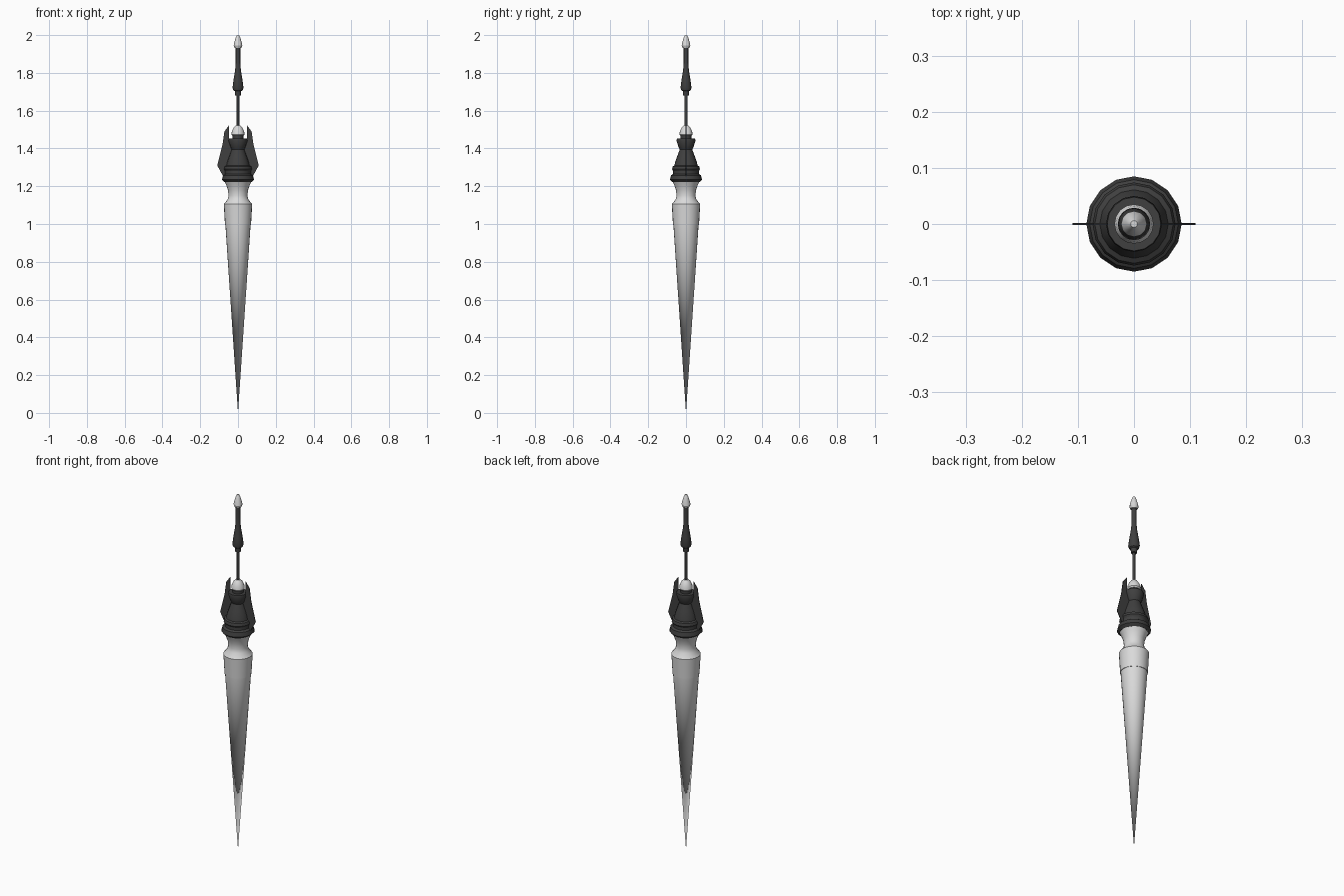
import bpy, bmesh, math

if "Cube" in bpy.data.objects:
    bpy.data.objects.remove(bpy.data.objects["Cube"])


def material(name, v):
    m = bpy.data.materials.new(name)
    m.diffuse_color = (v, v, v, 1)
    m.use_nodes = True
    m.node_tree.nodes["Principled BSDF"].inputs["Base Color"].default_value = m.diffuse_color
    return m


PALE = material("pale metal", 0.70)
DARK = material("dark metal", 0.05)


def finish(bm, name, mat, angle):
    bmesh.ops.recalc_face_normals(bm, faces=bm.faces)
    me = bpy.data.meshes.new(name)
    bm.to_mesh(me)
    bm.free()
    ob = bpy.data.objects.new(name, me)
    bpy.context.collection.objects.link(ob)
    me.materials.append(mat)
    if angle:
        bpy.ops.object.select_all(action='DESELECT')
        ob.select_set(True)
        bpy.context.view_layer.objects.active = ob
        bpy.ops.object.shade_smooth_by_angle(angle=math.radians(angle))
    return ob


def lathe(name, profile, mat, sides=16, angle=30):
    """Turned part from (radius, height) points; radius 0 closes an end."""
    bm = bmesh.new()
    rings = []
    for r, z in profile:
        if r == 0:
            rings.append([bm.verts.new((0, 0, z))] * sides)
        else:
            rings.append([bm.verts.new((r * math.cos(2 * math.pi * i / sides),
                                        r * math.sin(2 * math.pi * i / sides), z))
                          for i in range(sides)])
    for a, b in zip(rings, rings[1:]):
        for i in range(sides):
            j = (i + 1) % sides
            bm.faces.new(list(dict.fromkeys((a[i], a[j], b[j], b[i]))))
    return finish(bm, name, mat, angle)


# long tapering point
lathe("lance_cone", [(0, 0), (0.067, 1.0), (0, 1.0)], PALE, 24)
# collar and waist above the cone
lathe("collar", [(0, 0.995), (0.069, 0.995), (0.075, 1.105), (0.055, 1.13),
                 (0.05, 1.15), (0.053, 1.18), (0.062, 1.205), (0.07, 1.222),
                 (0, 1.222)], PALE, 24, 35)
# stepped hand guard
lathe("guard", [(0, 1.222), (0.071, 1.222), (0.085, 1.235), (0.079, 1.258),
                (0.068, 1.265), (0.068, 1.28), (0.074, 1.29), (0.07, 1.305),
                (0.061, 1.31), (0.057, 1.33), (0.046, 1.36), (0.033, 1.395),
                (0.04, 1.408), (0.05, 1.44), (0.048, 1.452), (0.028, 1.452),
                (0.028, 1.475), (0, 1.475)], DARK)
lathe("guard_cap", [(0, 1.468), (0.03, 1.468), (0.035, 1.475), (0.032, 1.492),
                    (0.022, 1.512), (0.012, 1.522), (0, 1.522)], PALE)
# thin rod and grip
lathe("rod", [(0, 1.5), (0.008, 1.5), (0.008, 1.7), (0, 1.7)], DARK, 12)
lathe("grip", [(0, 1.68), (0.015, 1.68), (0.017, 1.703), (0.025, 1.708),
               (0.029, 1.722), (0.024, 1.76), (0.016, 1.81), (0.012, 1.85),
               (0.012, 1.935), (0, 1.935)], DARK)
lathe("pommel", [(0, 1.932), (0.018, 1.932), (0.023, 1.945), (0.02, 1.96),
                 (0.011, 1.99), (0.006, 2.0), (0, 2.0)], PALE, 12)

# thin side fins, mirrored
outline = [(0.035, 1.25), (0.077, 1.25), (0.11, 1.31), (0.082, 1.42),
           (0.072, 1.49), (0.048, 1.522), (0.046, 1.44), (0.025, 1.40)]
for side, s in (("right", 1), ("left", -1)):
    bm = bmesh.new()
    f = bm.faces.new([bm.verts.new((s * x, -0.0015, z)) for x, z in outline])
    ext = bmesh.ops.extrude_face_region(bm, geom=[f])["geom"]
    bmesh.ops.translate(bm, vec=(0, 0.003, 0),
                        verts=[v for v in ext if isinstance(v, bmesh.types.BMVert)])
    if f.is_valid and len(bm.faces) < len(outline) + 2:
        bm.faces.new([v for v in bm.verts if v.co.y < 0][:len(outline)])
    finish(bm, side + "_fin", DARK, 0)
